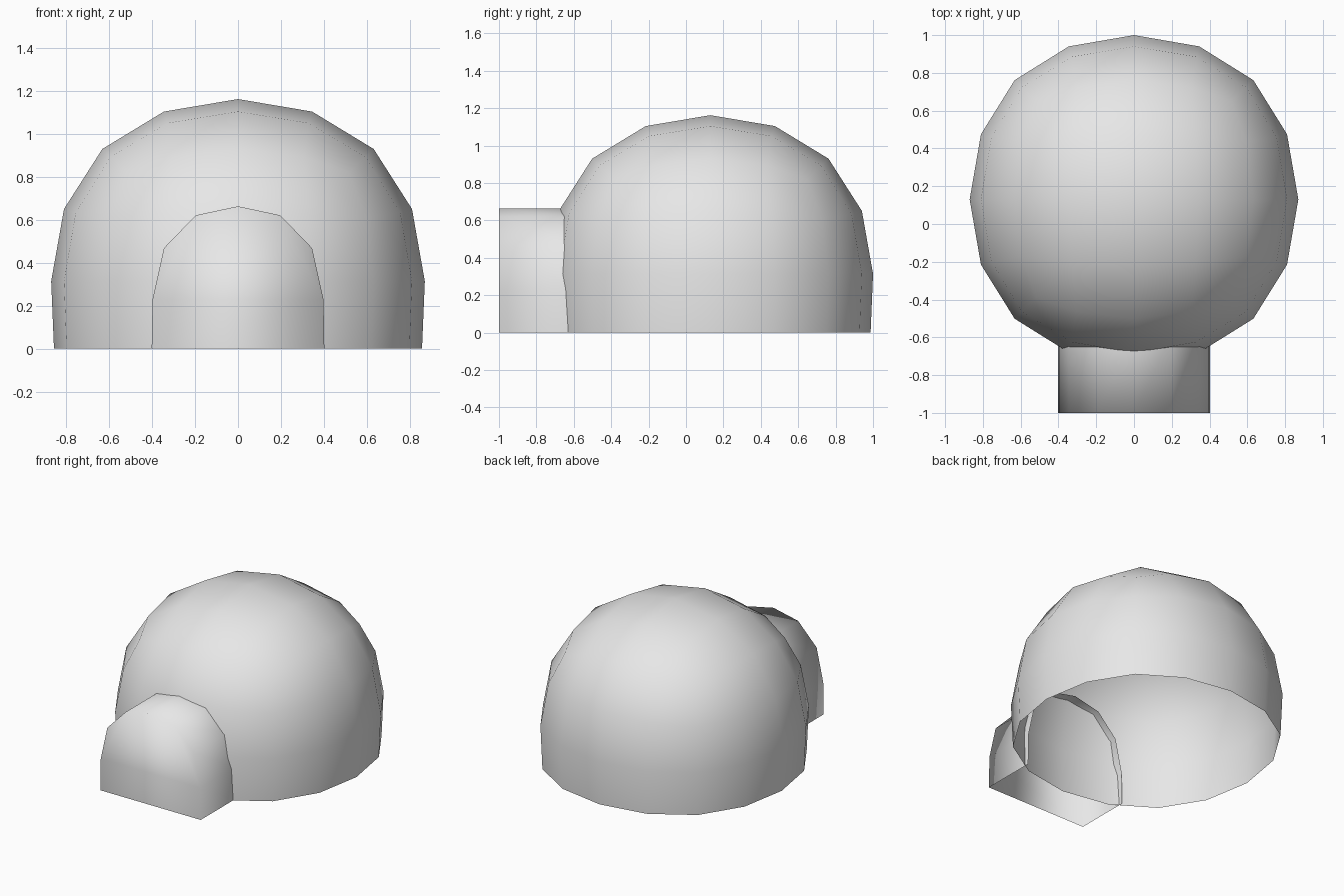
import bpy, bmesh

cube = bpy.data.objects.get("Cube")
if cube:
    bpy.data.objects.remove(cube, do_unlink=True)

mat = bpy.data.materials.new("pale_grey")
mat.use_nodes = True
grey = (0.8, 0.8, 0.8, 1.0)
mat.diffuse_color = grey
mat.node_tree.nodes["Principled BSDF"].inputs["Base Color"].default_value = grey


def add_object(name, mesh):
    obj = bpy.data.objects.new(name, mesh)
    bpy.context.scene.collection.objects.link(obj)
    return obj


def finish(bm, obj):
    """Write the geometry back, smooth shaded and coloured."""
    for f in bm.faces:
        f.smooth = True
    bm.to_mesh(obj.data)
    bm.free()
    obj.data.materials.clear()
    obj.data.materials.append(mat)


# Dome: rounded cube, upper half kept, with a low wall down to the ground
RADIUS, CENTRE_Y, WALL = 0.87, 0.13, 0.314
bm = bmesh.new()
bmesh.ops.create_cube(bm, size=2)
mesh = bpy.data.meshes.new("dome")
bm.to_mesh(mesh)
bm.free()
dome = add_object("dome", mesh)
sub = dome.modifiers.new("round", 'SUBSURF')
sub.levels = 2
rounded = dome.evaluated_get(bpy.context.evaluated_depsgraph_get())
bm = bmesh.new()
bm.from_mesh(rounded.to_mesh())
rounded.to_mesh_clear()
dome.modifiers.clear()

scale = RADIUS / max(v.co.z for v in bm.verts)
for v in bm.verts:
    v.co *= scale
low = [v for v in bm.verts if v.co.z < -0.01]
bmesh.ops.delete(bm, geom=low, context='VERTS')
for v in bm.verts:
    v.co.z = WALL + v.co.z * 0.975
rim = [e for e in bm.edges if e.is_boundary]
wall = bmesh.ops.extrude_edge_only(bm, edges=rim)["geom"]
for v in wall:
    if isinstance(v, bmesh.types.BMVert):
        v.co.x *= 0.985
        v.co.y *= 0.985
        v.co.z = 0
bmesh.ops.translate(bm, verts=bm.verts, vec=(0, CENTRE_Y, 0))
bmesh.ops.recalc_face_normals(bm, faces=bm.faces)
finish(bm, dome)

# Entrance tunnel: arched shell, closed in front, open inside the dome
half = [(0.402, 0), (0.398, 0.23), (0.345, 0.468), (0.197, 0.621)]
arch = half + [(0, 0.663)] + [(-x, z) for x, z in reversed(half)]
bm = bmesh.new()
front, back = [[bm.verts.new((x, y, z)) for x, z in arch] for y in (-1.0, -0.6)]
bm.faces.new(front)
for i in range(len(arch) - 1):
    bm.faces.new((front[i + 1], front[i], back[i], back[i + 1]))
bmesh.ops.recalc_face_normals(bm, faces=bm.faces)
bm.normal_update()
if bm.faces[:][0].normal.y > 0:
    bmesh.ops.reverse_faces(bm, faces=bm.faces)
finish(bm, add_object("entrance_tunnel", bpy.data.meshes.new("entrance_tunnel")))
